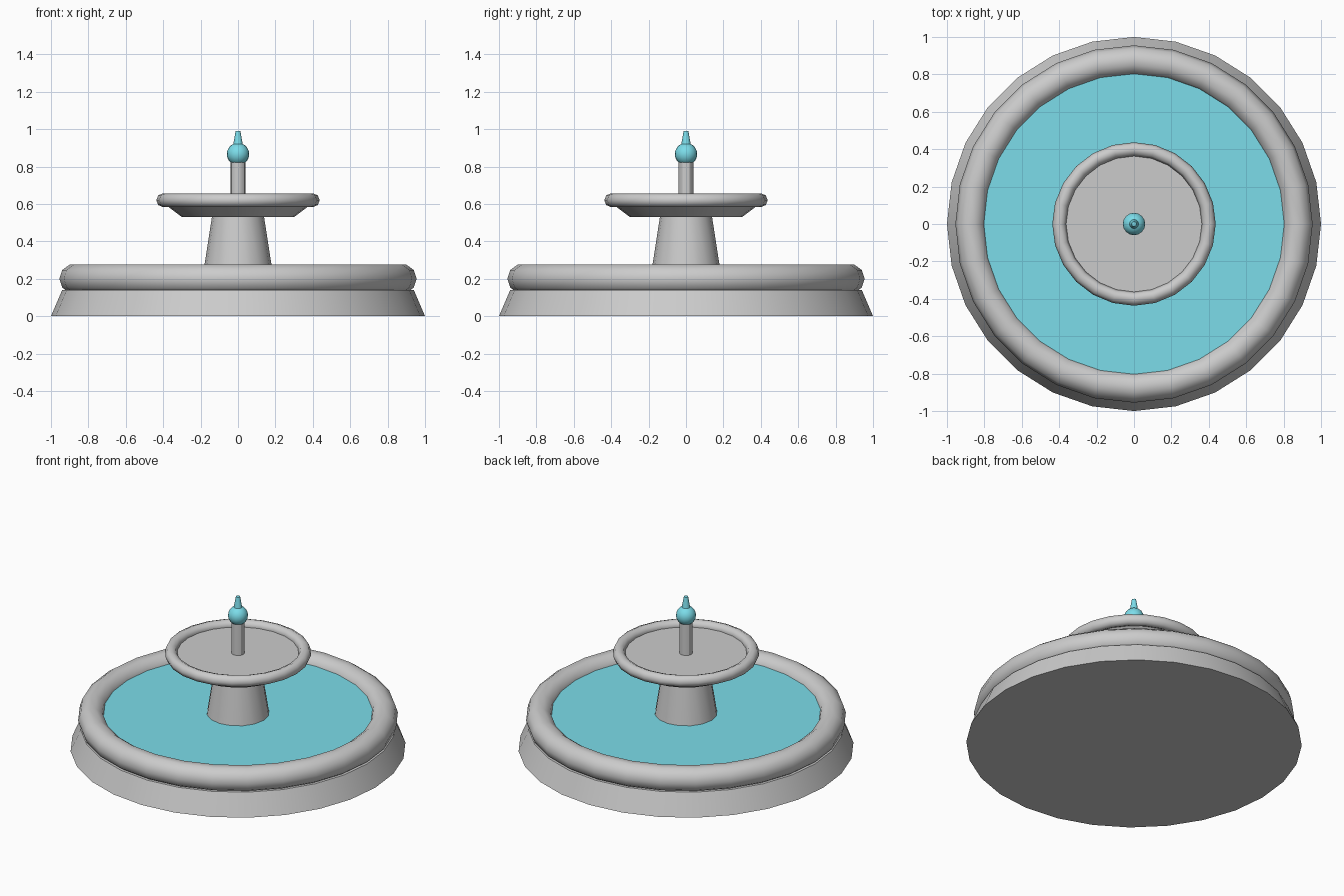
import bpy
from math import radians

if "Cube" in bpy.data.objects:
    bpy.data.objects.remove(bpy.data.objects["Cube"])

water_mat = bpy.data.materials.new("water_blue")
water_mat.diffuse_color = (0.2, 0.72, 0.82, 1)
water_mat.use_nodes = True
water_mat.node_tree.nodes["Principled BSDF"].inputs["Base Color"].default_value = water_mat.diffuse_color


def finish(name, angle, mat=None):
    ob = bpy.context.object
    ob.name = name
    bpy.ops.object.shade_smooth_by_angle(angle=radians(angle))
    if mat:
        ob.data.materials.append(mat)
    return ob


def frustum(name, z0, z1, r0, r1, sides, mat=None):
    bpy.ops.mesh.primitive_cone_add(vertices=sides, radius1=r0, radius2=r1,
                                    depth=z1 - z0, location=(0, 0, (z0 + z1) / 2))
    return finish(name, 30, mat)


def ring(name, z, major, minor, segs, minor_segs):
    bpy.ops.mesh.primitive_torus_add(major_radius=major, minor_radius=minor,
                                     major_segments=segs, minor_segments=minor_segs,
                                     location=(0, 0, z))
    return finish(name, 60)


# Lower basin
frustum("basin_base", 0, 0.14, 1.0, 0.94, 28)
ring("basin_rim", 0.20, 0.875, 0.08, 28, 10)
frustum("basin_water", 0.14, 0.225, 0.84, 0.84, 28, water_mat)

# Pedestal and upper bowl
frustum("pedestal", 0.14, 0.54, 0.20, 0.138, 16)
frustum("upper_bowl", 0.53, 0.62, 0.30, 0.42, 24)
ring("upper_bowl_rim", 0.62, 0.40, 0.037, 24, 8)

# Spout with water ball and jet
frustum("spout_post", 0.61, 0.85, 0.04, 0.04, 12)
bpy.ops.mesh.primitive_uv_sphere_add(segments=16, ring_count=10, radius=0.06,
                                     location=(0, 0, 0.867))
finish("water_ball", 60, water_mat)
frustum("water_jet", 0.89, 0.99, 0.03, 0.013, 12, water_mat)
